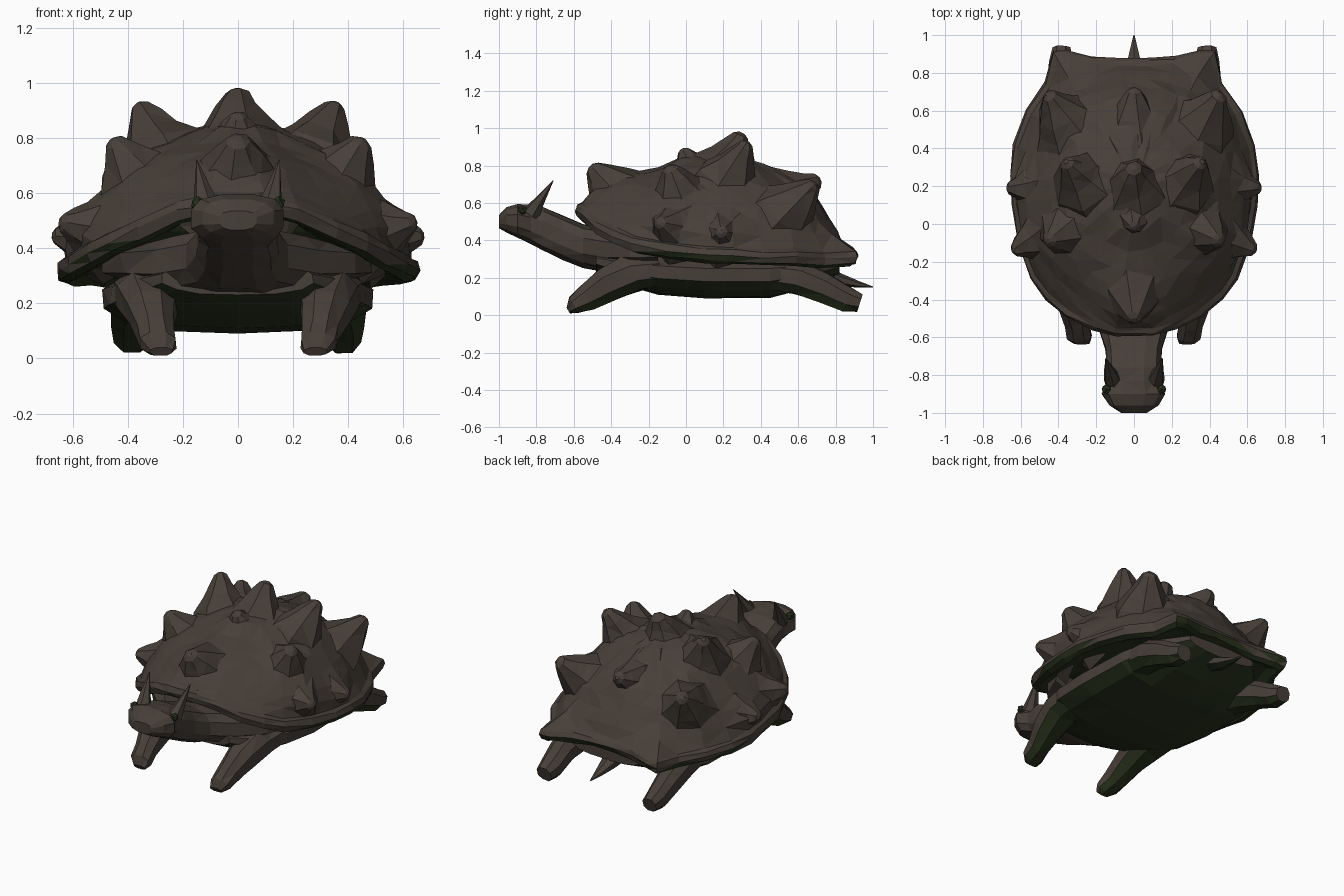
import bpy, bmesh, math, random
from mathutils import Vector

if "Cube" in bpy.data.objects:
    bpy.data.objects.remove(bpy.data.objects["Cube"])

random.seed(4)


def material(name, rgb):
    m = bpy.data.materials.new(name)
    m.diffuse_color = (*rgb, 1)
    m.use_nodes = True
    m.node_tree.nodes["Principled BSDF"].inputs["Base Color"].default_value = m.diffuse_color
    return m


BROWN = material("dark brown hide", (0.064, 0.050, 0.040))
GREEN = material("mossy green underside", (0.022, 0.033, 0.012))


def finish(name, bm, green_below=-2.0):
    """Triangulate, paint downward faces green, and link the object."""
    bmesh.ops.recalc_face_normals(bm, faces=bm.faces)
    bmesh.ops.triangulate(bm, faces=bm.faces)
    bm.normal_update()
    for f in bm.faces:
        f.material_index = 1 if f.normal.z < green_below else 0
    mesh = bpy.data.meshes.new(name)
    bm.to_mesh(mesh)
    bm.free()
    mesh.materials.append(BROWN)
    mesh.materials.append(GREEN)
    obj = bpy.data.objects.new(name, mesh)
    bpy.context.collection.objects.link(obj)
    return obj


def skin(bm, rings):
    """Join equal vertex rings with quads and cap both ends."""
    loops = [[bm.verts.new(p) for p in ring] for ring in rings]
    n = len(loops[0])
    for a, b in zip(loops, loops[1:]):
        for i in range(n):
            bm.faces.new((a[i], a[(i + 1) % n], b[(i + 1) % n], b[i]))
    bm.faces.new(loops[0])
    bm.faces.new(loops[-1])


def tube(name, sections, axis=None, sides=8, power=1.0, jitter=0.0, green_below=-2.0):
    """Loft through sections (centre, half width, half height)."""
    d = Vector(axis) if axis else Vector(sections[-1][0]) - Vector(sections[0][0])
    d.normalize()
    u = d.cross(Vector((0, 0, 1))).normalized()
    v = u.cross(d)

    def bend(t):
        return math.copysign(abs(t) ** power, t)

    rings = []
    for c, w, h in sections:
        ring = []
        for i in range(sides):
            a = math.tau * (i + 0.5) / sides
            k = 1 + random.uniform(-jitter, jitter)
            ring.append(Vector(c) + k * (u * w * bend(math.cos(a)) + v * h * bend(math.sin(a))))
        rings.append(ring)
    bm = bmesh.new()
    skin(bm, rings)
    return finish(name, bm, green_below)


def fuse(target, parts):
    """Union parts into the target so no surfaces stay buried inside it."""
    for part in parts:
        mod = target.modifiers.new("fuse", "BOOLEAN")
        mod.operation, mod.solver, mod.object = "UNION", "EXACT", part
        bpy.context.view_layer.update()
        deps = bpy.context.evaluated_depsgraph_get()
        mesh = bpy.data.meshes.new_from_object(target.evaluated_get(deps))
        target.modifiers.remove(mod)
        if len(mesh.polygons) > 0.8 * len(target.data.polygons):
            target.data = mesh
            bpy.data.objects.remove(part)


def spike(name, base, tip, r, sides=7, flare=((0, 1.3), (0.3, 1.0), (0.55, 0.68), (0.78, 0.42), (0.95, 0.23), (1, 0.08))):
    b, t = Vector(base), Vector(tip)
    return tube(name, [(b.lerp(t, k), r * s, r * s) for k, s in flare], sides=sides, jitter=0.1)


def flip(p, s):
    return (p[0] * s, p[1], p[2])


SIDES = (("right", 1), ("left", -1))

# Spikes: (name, base, tip, radius); paired ones are mirrored
spikes = [("front_centre_spike", (0, -0.28, 0.55), (0, -0.51, 0.80), 0.20),
          ("middle_centre_spike", (0, 0.08, 0.70), (0, -0.02, 0.89), 0.14),
          ("top_centre_spike", (0, 0.16, 0.70), (0, 0.30, 0.975), 0.18),
          ("rear_centre_spike", (0, 0.42, 0.60), (0, 0.72, 0.725), 0.17)]
for name, b, t, r in [("shoulder_spike", (0.31, 0.00, 0.55), (0.455, -0.09, 0.795), 0.18),
                      ("upper_spike", (0.23, 0.19, 0.65), (0.36, 0.33, 0.925), 0.17),
                      ("rear_spike", (0.32, 0.48, 0.50), (0.455, 0.69, 0.705), 0.18),
                      ("front_side_spike", (0.44, -0.04, 0.45), (0.645, -0.145, 0.495), 0.15),
                      ("middle_side_spike", (0.47, 0.20, 0.43), (0.675, 0.19, 0.445), 0.135)]:
    spikes += [(f"{name}_{side}", flip(b, s), flip(t, s), r) for side, s in SIDES]

# Shell: half outline (x, y, rim height), mirrored and scaled into a dome
half = [(0.10, -0.595, 0.56), (0.22, -0.56, 0.535), (0.36, -0.49, 0.47), (0.47, -0.40, 0.42),
        (0.55, -0.29, 0.38), (0.62, -0.10, 0.345), (0.65, 0.10, 0.325), (0.66, 0.25, 0.32),
        (0.64, 0.42, 0.31), (0.57, 0.60, 0.31), (0.47, 0.75, 0.30), (0.43, 0.92, 0.31),
        (0.36, 0.92, 0.32), (0.22, 0.885, 0.33), (0.08, 0.875, 0.34)]
outline = half + [flip(p, -1) for p in reversed(half)]
MID = 0.2


def shell_ring(s, lift=None, jitter=0.0):
    """Rim rings follow the outline; dome rings ease to an ellipse and swell at spikes."""
    ring = []
    for x, y, z in outline:
        dy = y - MID
        k = 1.0
        if lift is None and dy > 0:
            round_k = 1 / math.hypot(x / 0.66, dy / 0.70)
            k += (min(1, round_k) - 1) * min(1, (1 - s) / 0.15)
        top = z + (0.80 - z) * (1 - s ** 2.5) if lift is None else z + lift
        p = Vector((x * s * k, MID + dy * s * k, top))
        p += Vector([random.uniform(-jitter, jitter) for _ in range(3)])
        if lift is None:
            push = Vector()
            for _, b, t, r in spikes:
                d = (Vector(t) - Vector(b)).normalized()
                rel = p - Vector(b)
                off = (rel - d * rel.dot(d)).length
                if rel.dot(d) > -0.05:
                    push += d * 0.05 * math.exp(-(off / (r * 0.95)) ** 2)
            p += push * min(1, (1 - s) / 0.12)
        ring.append(p)
    return ring


bm = bmesh.new()
skin(bm, [shell_ring(0.70, -0.01), shell_ring(0.84, -0.02), shell_ring(0.93, -0.045, 0.006),
          shell_ring(0.98, -0.035, 0.006), shell_ring(1.0, 0.0, 0.006), shell_ring(0.985, 0.03, 0.006),
          shell_ring(0.95, 0.045, 0.006)]
     + [shell_ring(s, None, 0.009) for s in (0.90, 0.83, 0.75, 0.65, 0.54, 0.42, 0.28)]
     + [shell_ring(0.10)])
shell = finish("shell", bm, -0.4)
fuse(shell, [spike(*sp) for sp in spikes])

# Belly
belly = tube("body", [((0, y, z), w, h) for y, z, w, h in
                      [(-0.48, 0.29, 0.28, 0.06), (-0.36, 0.26, 0.38, 0.09), (-0.15, 0.23, 0.47, 0.12),
                       (0.10, 0.215, 0.50, 0.125), (0.45, 0.215, 0.49, 0.125), (0.64, 0.24, 0.42, 0.10),
                       (0.82, 0.27, 0.25, 0.05)]],
             axis=(0, -1, 0), sides=14, power=0.85, jitter=0.02, green_below=-0.5)

# Shoulders, neck and head in one loft
parts = [tube("head_and_neck", [((0, y, z), w, h) for y, z, w, h in
                                [(-0.15, 0.34, 0.50, 0.08), (-0.30, 0.345, 0.43, 0.10), (-0.43, 0.35, 0.31, 0.12),
                                 (-0.55, 0.37, 0.19, 0.12), (-0.66, 0.415, 0.155, 0.12), (-0.76, 0.46, 0.15, 0.12),
                                 (-0.83, 0.485, 0.14, 0.105), (-0.90, 0.505, 0.17, 0.092),
                                 (-0.96, 0.51, 0.135, 0.07), (-1.0, 0.50, 0.07, 0.035)]],
              axis=(0, -1, 0), sides=12, power=0.75, jitter=0.035)]

for side, s in SIDES:
    # Horns and eyes
    parts.append(spike(f"horn_{side}", flip((0.115, -0.83, 0.54), s), flip((0.15, -0.71, 0.72), s), 0.05, 6,
                       ((0, 1), (0.4, 0.6), (0.75, 0.28), (1, 0.04))))
    bm = bmesh.new()
    bmesh.ops.create_icosphere(bm, subdivisions=1, radius=0.027)
    bmesh.ops.translate(bm, verts=bm.verts, vec=(0.146 * s, -0.875, 0.562))
    finish(f"eye_{side}", bm, 2.0)
    # Front legs reach forward and down
    parts.append(tube(f"front_leg_{side}", [(flip(c, s), w, h) for c, w, h in
                      [((0.34, -0.12, 0.24), 0.12, 0.10), ((0.33, -0.28, 0.225), 0.12, 0.11),
                       ((0.315, -0.42, 0.165), 0.09, 0.10), ((0.30, -0.53, 0.095), 0.068, 0.075),
                       ((0.29, -0.60, 0.055), 0.068, 0.05), ((0.28, -0.63, 0.025), 0.045, 0.018)]],
                      axis=(0, -0.85, -0.5), power=0.9, jitter=0.07, green_below=-0.6))
    # Rear legs trail behind
    parts.append(tube(f"rear_leg_{side}", [(flip(c, s), w, h) for c, w, h in
                      [((0.35, 0.45, 0.22), 0.11, 0.09), ((0.37, 0.60, 0.20), 0.10, 0.095),
                       ((0.385, 0.74, 0.145), 0.08, 0.085), ((0.385, 0.86, 0.085), 0.07, 0.07),
                       ((0.385, 0.93, 0.065), 0.052, 0.05)]],
                      axis=(0, 0.95, -0.3), power=0.9, jitter=0.07, green_below=-0.4))

# Tail
parts.append(tube("tail", [((0, 0.65, 0.25), 0.10, 0.06), ((0, 0.82, 0.19), 0.05, 0.035),
                           ((0, 0.92, 0.165), 0.025, 0.018), ((0, 1.0, 0.15), 0.003, 0.003)],
                  sides=6, green_below=-0.5))
fuse(belly, parts)
